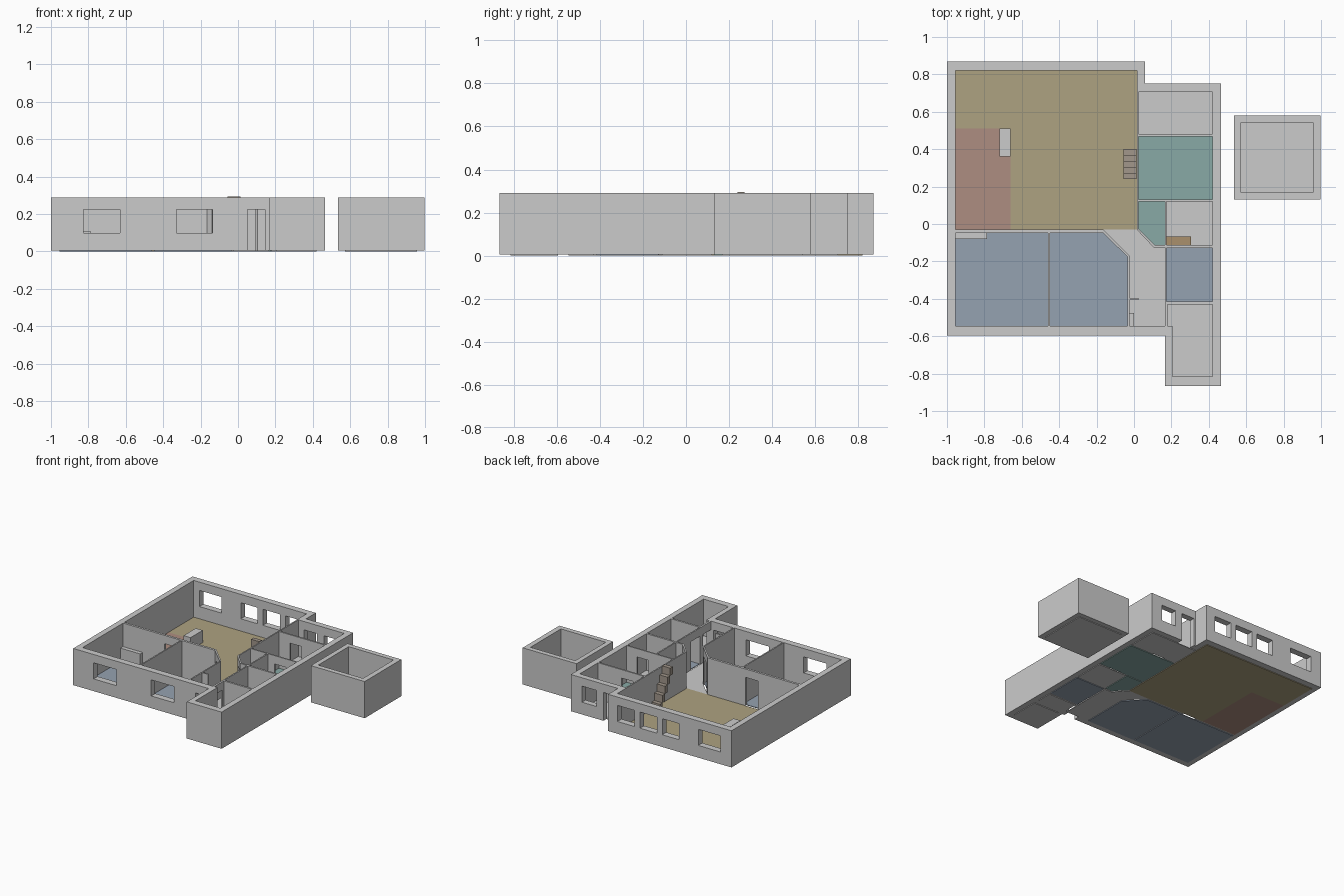
import bpy, bmesh

if "Cube" in bpy.data.objects:
    bpy.data.objects.remove(bpy.data.objects["Cube"])

H, F = 0.29, 0.005  # wall top, floor thickness
mats = {}

def colour(ob, name, rgb):
    if name not in mats:
        mats[name] = bpy.data.materials.new(name)
        mats[name].diffuse_color = (*rgb, 1)
    ob.data.materials.append(mats[name])

def prism(name, pts, z0, z1):
    """Upright prism from a plan outline."""
    bm = bmesh.new()
    face = bm.faces.new([bm.verts.new((x, y, z0)) for x, y in pts])
    ext = bmesh.ops.extrude_face_region(bm, geom=[face])
    for v in ext["geom"]:
        if isinstance(v, bmesh.types.BMVert):
            v.co.z = z1
    bmesh.ops.recalc_face_normals(bm, faces=bm.faces)
    me = bpy.data.meshes.new(name)
    bm.to_mesh(me)
    bm.free()
    ob = bpy.data.objects.new(name, me)
    bpy.context.collection.objects.link(ob)
    return ob

def rect(x0, y0, x1, y1):
    return [(x0, y0), (x1, y0), (x1, y1), (x0, y1)]

def cut(target, pts, z0, z1):
    """Subtract a prism and discard the cutter."""
    c = prism("cutter", pts, z0, z1)
    c.hide_render = True
    m = target.modifiers.new("cut", "BOOLEAN")
    m.operation, m.solver, m.object = "DIFFERENCE", "EXACT", c
    bpy.context.view_layer.objects.active = target
    bpy.ops.object.modifier_apply(modifier=m.name)
    bpy.data.objects.remove(c, do_unlink=True)

# Colours
TAN = ("tan_floor", (0.42, 0.36, 0.22))
PINK = ("pink_floor", (0.42, 0.27, 0.22))
BLUE = ("blue_floor", (0.30, 0.36, 0.44))
TEAL = ("teal_floor", (0.25, 0.40, 0.38))
WOOD = ("wood", (0.40, 0.28, 0.15))
STAIR = ("stair_wood", (0.36, 0.31, 0.26))

# House walls: solid plan outline, rooms carved out
walls = prism("house_walls", [(-1, -.595), (.165, -.595), (.165, -.865), (.465, -.865),
                              (.465, .75), (.06, .75), (.06, .87), (-1, .87)], F, H)

# Rooms: floor outline and colour
hall = [(-.025, -.545), (.165, -.545), (.165, -.125), (.105, -.125),
        (.015, -.03), (-.165, -.03), (-.025, -.17)]
living = [(-.66, -.03), (.015, -.03), (.015, .82), (-.955, .82), (-.955, .51), (-.66, .51)]
rooms = {
    "bedroom_left": (rect(-.955, -.545, -.46, -.048), BLUE),
    "bedroom_middle": ([(-.45, -.545), (-.035, -.545), (-.035, -.175), (-.165, -.048),
                        (-.45, -.048)], BLUE),
    "utility_room": (rect(.025, .48, .42, .705), None),
    "bathroom": (rect(.025, .13, .42, .467), TEAL),
    "small_bathroom": ([(.025, -.025), (.11, -.112), (.165, -.112), (.165, .12),
                        (.025, .12)], TEAL),
    "store_room": (rect(.175, -.112, .42, .12), None),
    "bedroom_right": (rect(.175, -.415, .42, -.127), BLUE),
    "entry_closet": (rect(.18, -.545, .42, -.43), None),
    "front_bay": (rect(.205, -.815, .42, -.595), None),
}
for name, (pts, col) in rooms.items():
    cut(walls, pts, -.1, .4)
cut(walls, [(-.955, -.03), (-.165, -.03), (-.025, -.17), (-.025, -.545), (.165, -.545),
            (.165, -.125), (.105, -.125), (.015, -.03), (.015, .82), (-.955, .82)], -.1, .4)
rooms["hall"] = (hall, None)
rooms["living_room"] = (living, TAN)
rooms["kitchen_area"] = (rect(-.955, -.03, -.66, .51), PINK)
for name, (pts, col) in rooms.items():
    fl = prism(name + "_floor", pts, 0, F)
    if col:
        colour(fl, *col)

# Open passage into the front bay, leaving a thin sill
cut(walls, rect(.205, -.6, .42, -.54), .01, .4)

# Windows: x range and wall y range
front, back, side_back = (-.62, -.52), (.80, .90), (.69, .77)
for x0, x1, (y0, y1) in [(-.825, -.63, front), (-.33, -.135, front),
                         (-.905, -.715, back), (-.55, -.405, back), (-.36, -.215, back),
                         (-.165, -.02, back), (.245, .37, side_back)]:
    cut(walls, rect(x0, y0, x1, y1), .10, .225)

# Doors through straight walls
for r in [(.05, -.61, .145, -.53), (.075, .69, .185, .77), (-.6, -.06, -.49, -.02),
          (.12, .46, .22, .49), (.23, .11, .33, .14), (.155, -.41, .19, -.30),
          (.155, -.54, .19, -.445)]:
    cut(walls, rect(*r), -.1, .225)
# Doors through the angled hall walls
cut(walls, [(-.15, -.09), (-.07, -.17), (-.045, -.13), (-.12, -.05)], -.1, .225)
cut(walls, [(.03, -.06), (.085, -.12), (.11, -.10), (.05, -.035)], -.1, .225)

# Detached garage: open-topped box with floor
garage = prism("garage_walls", rect(.535, .13, .998, .58), F, H)
cut(garage, rect(.572, .168, .958, .542), -.1, .4)
prism("garage_floor", rect(.572, .168, .958, .542), 0, F)

# Stair: five stepped treads rising toward the front
n, y0, y1 = 5, .24, .40
d, rise = (y1 - y0) / n, .29 / n
for i in range(n):
    ya = y1 - (i + 1) * d
    s = prism(f"stair_step_{i + 1}", rect(-.055, ya, .014, ya + d), F + i * rise, F + (i + 1) * rise)
    colour(s, *STAIR)

# Built-in furniture
prism("bedroom_counter", rect(-.955, -.08, -.785, -.049), F, .108)
prism("kitchen_island", rect(-.72, .36, -.66, .51), F, .10)
prism("hall_stub_wall", rect(-.025, -.405, .025, -.395), F, H)
prism("hall_bench", rect(-.025, -.545, .0, -.475), F, .10)
colour(prism("store_bench", rect(.175, -.111, .305, -.066), F, .10), *WOOD)

for m in bpy.data.materials:
    if m.users and not m.is_grease_pencil:
        m.use_nodes = True
        m.node_tree.nodes["Principled BSDF"].inputs["Base Color"].default_value = m.diffuse_color
